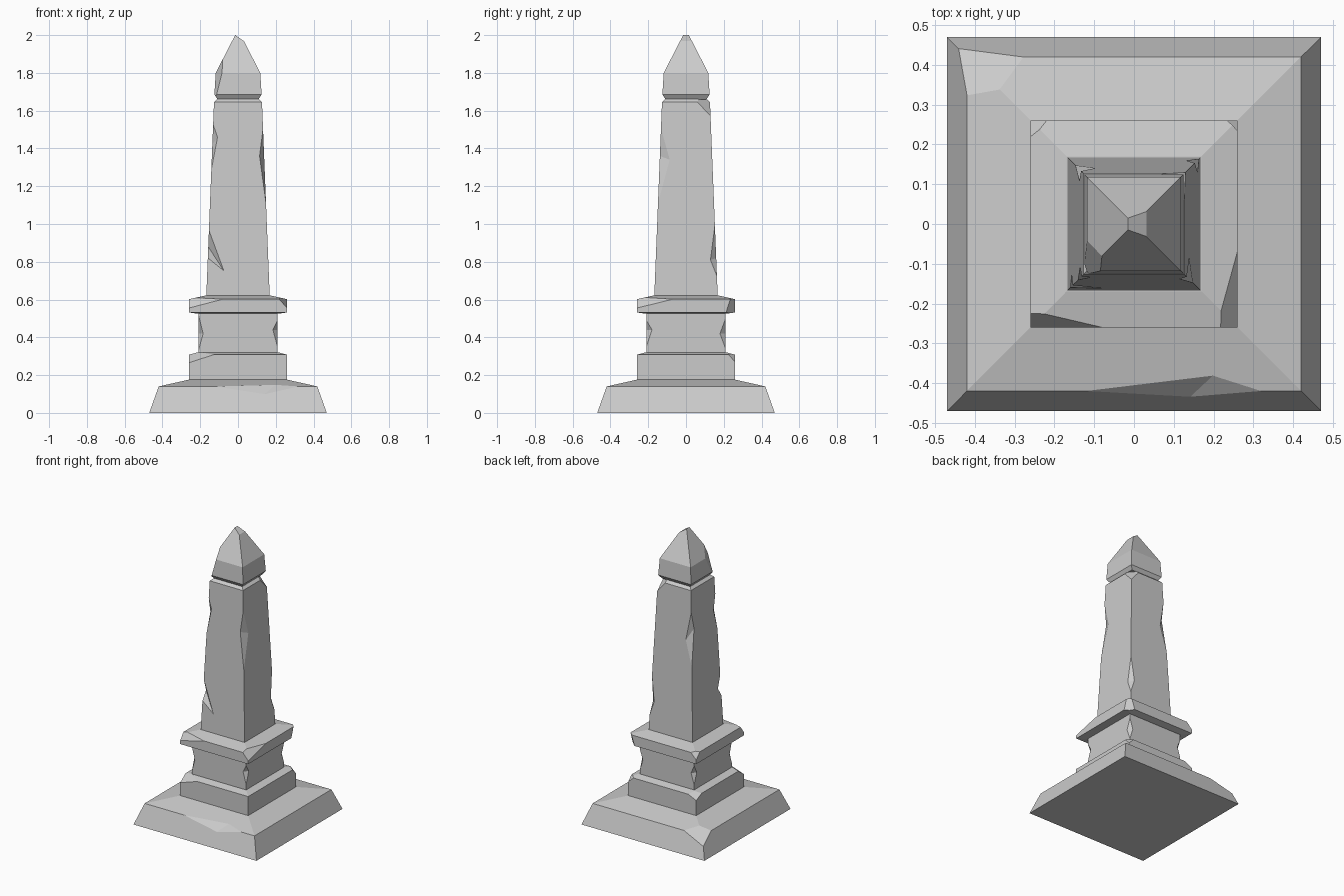
import bpy, bmesh
from mathutils import Vector

if "Cube" in bpy.data.objects:
    bpy.data.objects.remove(bpy.data.objects["Cube"])


def tier(name, profile):
    """Closed square-section solid from (half width, z) pairs."""
    bm = bmesh.new()
    rings = [[bm.verts.new((sx * w, sy * w, z))
              for sx, sy in ((-1, -1), (1, -1), (1, 1), (-1, 1))] for w, z in profile]
    bm.faces.new(rings[0][::-1])
    bm.faces.new(rings[-1])
    for a, b in zip(rings, rings[1:]):
        for i in range(4):
            j = (i + 1) % 4
            bm.faces.new((a[i], a[j], b[j], b[i]))
    me = bpy.data.meshes.new(name)
    bm.to_mesh(me)
    bm.free()
    ob = bpy.data.objects.new(name, me)
    bpy.context.collection.objects.link(ob)
    return ob


def slice_off(ob, p, q, r):
    """Cut away what lies beyond the plane through three points."""
    p, q, r = Vector(p), Vector(q), Vector(r)
    n = (q - p).cross(r - p).normalized()
    zs = [v.co.z for v in ob.data.vertices]
    if n.dot(Vector((0, 0, (min(zs) + max(zs)) / 2)) - p) > 0:
        n = -n
    bm = bmesh.new()
    bm.from_mesh(ob.data)
    cut = bmesh.ops.bisect_plane(bm, geom=bm.verts[:] + bm.edges[:] + bm.faces[:],
                                 plane_co=p, plane_no=n, clear_outer=True)["geom_cut"]
    edges = [e for e in cut if isinstance(e, bmesh.types.BMEdge)]
    bmesh.ops.holes_fill(bm, edges=edges, sides=0)
    bmesh.ops.recalc_face_normals(bm, faces=bm.faces[:])
    bm.to_mesh(ob.data)
    bm.free()


def chip(ob, points):
    """Subtract the convex hull of the points."""
    bm = bmesh.new()
    for p in points:
        bm.verts.new(p)
    bmesh.ops.convex_hull(bm, input=bm.verts[:])
    bmesh.ops.recalc_face_normals(bm, faces=bm.faces[:])
    me = bpy.data.meshes.new("chip_cutter")
    bm.to_mesh(me)
    bm.free()
    cutter = bpy.data.objects.new("chip_cutter", me)
    cutter.hide_render = True
    bpy.context.collection.objects.link(cutter)
    mod = ob.modifiers.new("chip", "BOOLEAN")
    mod.operation, mod.solver, mod.object = "DIFFERENCE", "EXACT", cutter
    bpy.context.view_layer.objects.active = ob
    bpy.ops.object.modifier_apply(modifier=mod.name)
    bpy.data.objects.remove(cutter)


def notch(ob, width, sx, sy, lo, hi, za, da, zb, db):
    """V-shaped notch in a vertical edge; a lies on the y face, b on the x face."""
    def at(z, dx=0, dy=0, k=1.004):
        w = width(z) * k
        return (sx * (w - dx), sy * (w - dy), z)
    chip(ob, [at(lo), at(hi), at(za, dx=da), at(zb, dy=db), at((lo + hi) / 2, k=1.3)])


# Sloped base with a broken front edge and back corner
base = tier("base", [(0.47, 0), (0.42, 0.14), (0.26, 0.176)])
slice_off(base, (-0.27, 0.423, 0.141), (-0.422, 0.32, 0.141), (-0.442, 0.442, 0.08))
chip(base, [(-0.14, -0.421, 0.141), (0.33, -0.421, 0.141), (0.2, -0.38, 0.15),
            (0.14, -0.436, 0.098), (0.12, -0.5, 0.2)])

# Lower plinth
plinth = tier("plinth", [(0.26, 0.175), (0.26, 0.308), (0.215, 0.32)])
slice_off(plinth, (-0.26, -0.26, 0.265), (-0.13, -0.26, 0.308), (-0.26, -0.2, 0.308))
slice_off(plinth, (0.26, 0.26, 0.27), (0.26, 0.225, 0.308), (0.22, 0.26, 0.308))
slice_off(plinth, (-0.26, 0.26, 0.28), (-0.26, 0.2, 0.308), (-0.2, 0.26, 0.308))

# Die block with notched edges
die = tier("die_block", [(0.208, 0.318), (0.208, 0.528)])
for sx, sy, lo, hi, z in ((-1, -1, 0.33, 0.52, 0.42), (1, -1, 0.35, 0.49, 0.44),
                          (-1, 1, 0.35, 0.49, 0.43), (1, 1, 0.34, 0.5, 0.42)):
    notch(die, lambda z: 0.208, sx, sy, lo, hi, z, 0.025, z, 0.03)

# Cornice with broken corners
cornice = tier("cornice", [(0.215, 0.525), (0.26, 0.532), (0.26, 0.602), (0.17, 0.622)])
slice_off(cornice, (0.26, -0.07, 0.602), (0.218, -0.26, 0.602), (0.26, -0.26, 0.555))
slice_off(cornice, (-0.26, -0.225, 0.602), (-0.08, -0.26, 0.602), (-0.26, -0.26, 0.555))
slice_off(cornice, (0.26, 0.235, 0.602), (0.235, 0.26, 0.602), (0.26, 0.212, 0.532))
slice_off(cornice, (-0.26, 0.22, 0.602), (-0.22, 0.26, 0.602), (-0.26, 0.26, 0.56))

# Tapered shaft with weathered edges
shaft = tier("shaft", [(0.168, 0.615), (0.127, 1.645), (0.108, 1.662)])
slice_off(shaft, (0.127, 0.06, 1.645), (0.129, 0.129, 1.575), (0.07, 0.127, 1.645))


def shaft_width(z):
    return 0.168 - 0.041 * (z - 0.615) / 1.03


for spec in ((-1, -1, 1.28, 1.53, 1.46, 0.027, 1.42, 0.03),
             (-1, -1, 0.82, 0.97, 0.75, 0.09, 0.88, 0.035),
             (1, -1, 1.1, 1.51, 1.36, 0.025, 1.34, 0.055),
             (1, 1, 0.72, 1.0, 0.82, 0.03, 0.81, 0.032),
             (-1, 1, 1.12, 1.5, 1.3, 0.045, 1.38, 0.03)):
    notch(shaft, shaft_width, *spec)

# Pyramid cap with a chipped tip and side
cap = tier("cap", [(0.108, 1.66), (0.125, 1.685), (0.118, 1.8), (0.015, 2.0)])
slice_off(cap, (-0.015, 0.015, 2.0), (-0.015, -0.015, 2.0), (0.032, 0.03, 1.968))
slice_off(cap, (-0.119, -0.04, 1.8), (-0.08, -0.08, 1.876), (-0.092, -0.12, 1.77))
